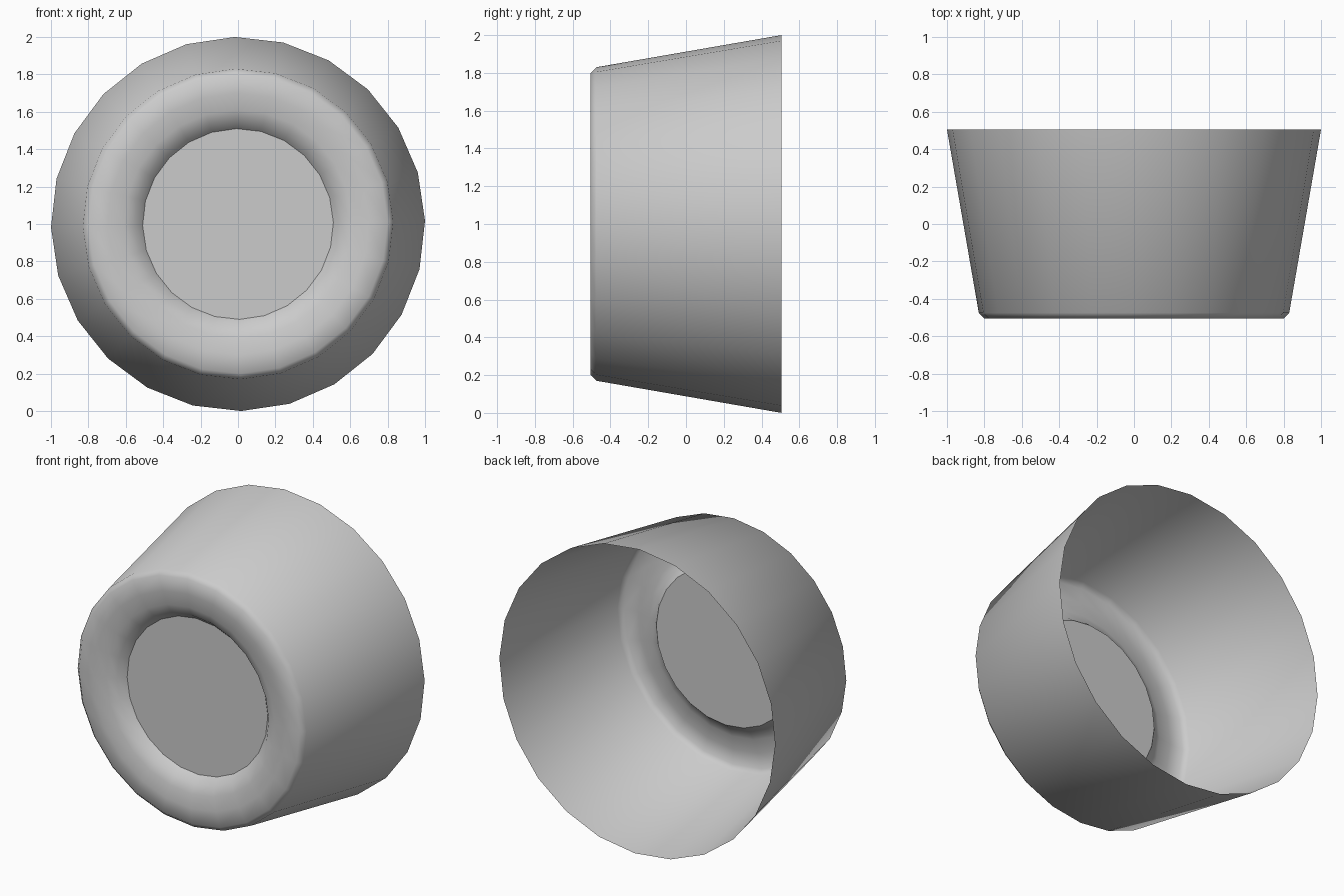
import bpy, bmesh
from math import cos, sin, radians, tau

if "Cube" in bpy.data.objects:
    bpy.data.objects.remove(bpy.data.objects["Cube"])

SIDES = 24
TURN = radians(1)


def ring(bm, r, y):
    return [bm.verts.new((r * cos(TURN + tau * i / SIDES), y,
                          1 + r * sin(TURN + tau * i / SIDES))) for i in range(SIDES)]


def finish(bm, name, smooth):
    me = bpy.data.meshes.new(name)
    for f in bm.faces:
        f.smooth = smooth
    bm.to_mesh(me)
    bm.free()
    ob = bpy.data.objects.new(name, me)
    bpy.context.collection.objects.link(ob)
    return ob


# Open tapered shell with a chamfered front rim and a rounded lip curling inward
profile = [(1.0, 0.505), (0.83, -0.475), (0.80, -0.505), (0.70, -0.503),
           (0.61, -0.493), (0.55, -0.467), (0.51, -0.42)]
bm = bmesh.new()
rings = [ring(bm, r, y) for r, y in profile]
for a, b in zip(rings, rings[1:]):
    for i in range(SIDES):
        j = (i + 1) % SIDES
        bm.faces.new((a[i], b[i], b[j], a[j]))
bm.normal_update()
# Normals point outward on the tapered wall
if bm.faces[:][0].normal.dot(bm.faces[:][0].calc_center_median() - rings[0][0].co.lerp(rings[0][SIDES // 2].co, 0.5)) < 0:
    bmesh.ops.reverse_faces(bm, faces=bm.faces[:])
finish(bm, "tapered_shell", True)

# Recessed flat disc closing the front
bm = bmesh.new()
f = bm.faces.new(ring(bm, 0.51, -0.42))
f.normal_update()
if f.normal.y > 0:
    f.normal_flip()
finish(bm, "recessed_disc", False)
